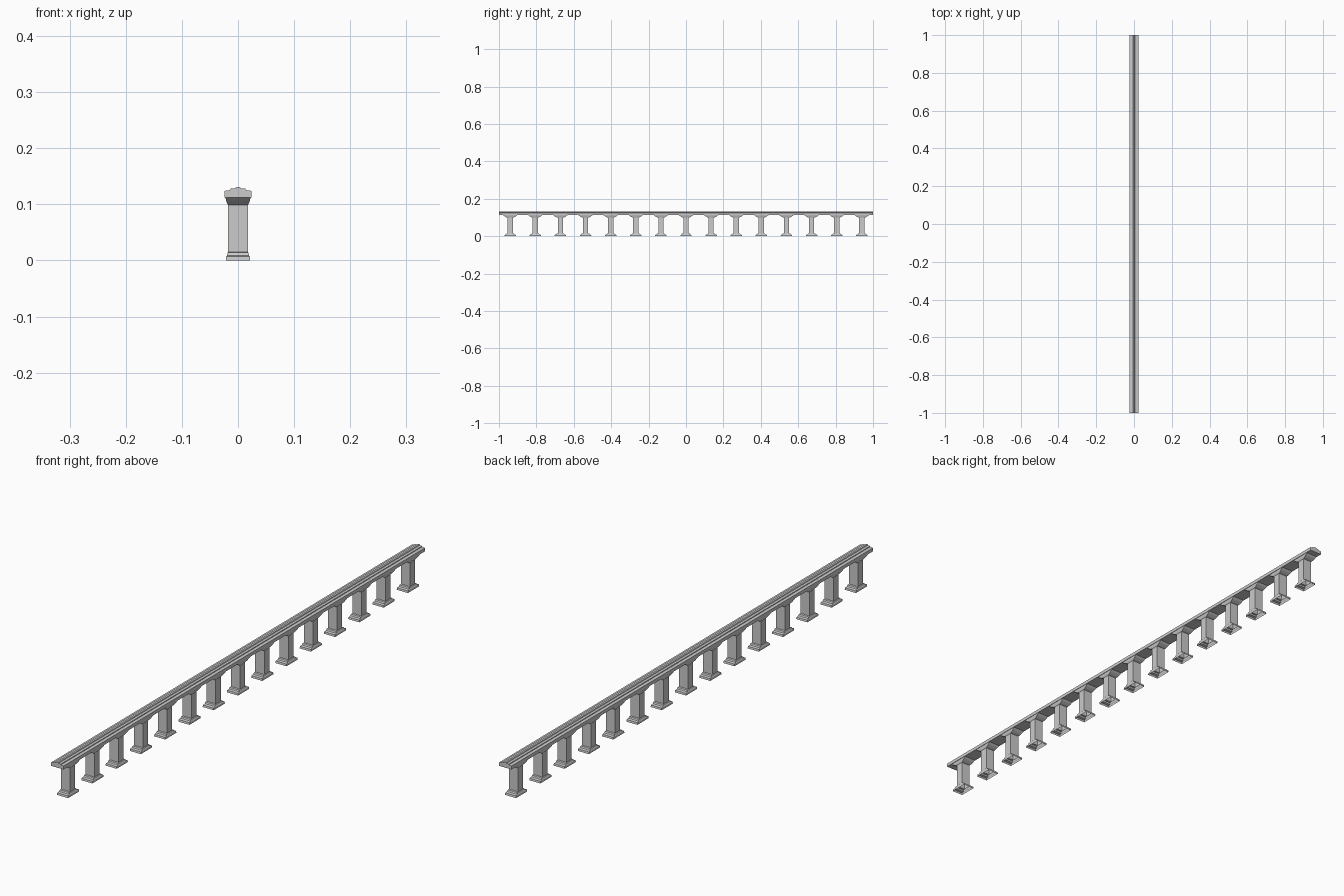
import bpy, bmesh

if "Cube" in bpy.data.objects:
    bpy.data.objects.remove(bpy.data.objects["Cube"])

COUNT = 15
SPACING = 0.1343


def make_mesh(name, build):
    bm = bmesh.new()
    build(bm)
    bmesh.ops.recalc_face_normals(bm, faces=bm.faces)
    mesh = bpy.data.meshes.new(name)
    bm.to_mesh(mesh)
    bm.free()
    return mesh


def place(name, mesh, y=0.0):
    ob = bpy.data.objects.new(name, mesh)
    ob.location.y = y
    bpy.context.collection.objects.link(ob)
    return ob


# Pillar: rectangular rings (half x, half y, z), hollow and open underneath
RINGS = [
    (0.0215, 0.031, 0.0), (0.0210, 0.030, 0.007),
    (0.0195, 0.022, 0.009), (0.0185, 0.020, 0.014),
    (0.0175, 0.014, 0.015), (0.0175, 0.014, 0.099),
    (0.0190, 0.021, 0.101), (0.0210, 0.030, 0.106),
    (0.0225, 0.038, 0.1125),
]


def build_pillar(bm):
    loops = []
    for hx, hy, z in RINGS:
        corners = ((-hx, -hy), (hx, -hy), (hx, hy), (-hx, hy))
        loops.append([bm.verts.new((x, y, z)) for x, y in corners])
    for a, b in zip(loops, loops[1:]):
        for i in range(4):
            j = (i + 1) % 4
            bm.faces.new((a[i], a[j], b[j], b[i]))


# Handrail: stepped half profile, mirrored across x and swept along y
HALF = [
    (0.0240, 0.1120), (0.0240, 0.1240), (0.0140, 0.1255),
    (0.0135, 0.1280), (0.0050, 0.1285), (0.0035, 0.1310),
]


def build_rail(bm):
    outline = HALF + [(-x, z) for x, z in reversed(HALF)]
    end = bm.faces.new([bm.verts.new((x, -1, z)) for x, z in outline])
    res = bmesh.ops.extrude_face_region(bm, geom=[end], use_keep_orig=True)
    verts = [g for g in res["geom"] if isinstance(g, bmesh.types.BMVert)]
    bmesh.ops.translate(bm, verts=verts, vec=(0, 2, 0))


pillar_mesh = make_mesh("pillar", build_pillar)
for i in range(COUNT):
    place(f"pillar_{i + 1}", pillar_mesh, (i - (COUNT - 1) / 2) * SPACING)

place("handrail", make_mesh("handrail", build_rail))
